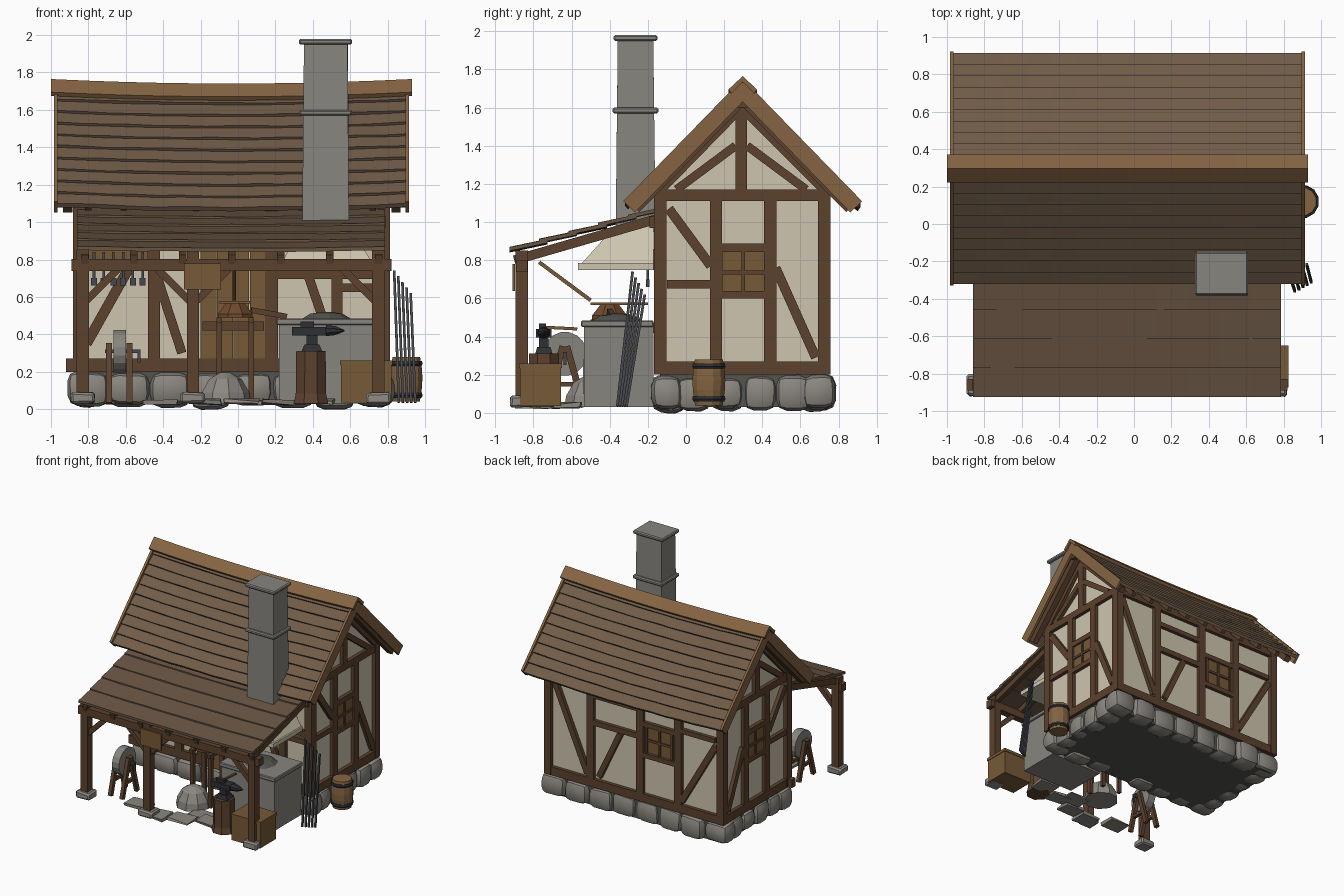
import bpy, bmesh, math, random
from mathutils import Vector, Matrix

if "Cube" in bpy.data.objects:
    bpy.data.objects.remove(bpy.data.objects["Cube"])
random.seed(4)

def mat(name, r, g, b):
    m = bpy.data.materials.new(name)
    m.diffuse_color = [(c / 255) ** 2.2 for c in (r, g, b)] + [1]
    m.use_nodes = True
    m.node_tree.nodes["Principled BSDF"].inputs["Base Color"].default_value = m.diffuse_color
    return m
TIMBER, PLASTER = mat("timber", 92, 68, 50), mat("plaster", 205, 196, 174)
ROOF, ROOF2 = mat("shingle", 112, 92, 74), mat("shingle_dark", 104, 85, 68)
PLANK, RIDGE = mat("plank", 118, 90, 58), mat("ridge", 132, 100, 68)
STONE, BRICK = mat("stone", 138, 134, 127), mat("brick", 134, 132, 126)
IRON, DARK, SOIL = mat("iron", 72, 73, 76), mat("dark_iron", 50, 51, 54), mat("footing", 84, 84, 80)

def finish(name, bm, m, smooth=False):
    bmesh.ops.recalc_face_normals(bm, faces=bm.faces)
    me = bpy.data.meshes.new(name)
    bm.to_mesh(me)
    bm.free()
    ob = bpy.data.objects.new(name, me)
    bpy.context.collection.objects.link(ob)
    me.materials.append(m)
    if smooth:
        bpy.context.view_layer.objects.active = ob
        ob.select_set(True)
        bpy.ops.object.shade_smooth_by_angle(angle=math.radians(40))
        ob.select_set(False)
    return ob

def box(name, lo, hi, m, bevel=0, jitter=0, segs=1, top=None):
    """Box from corner to corner; top=(lo, hi) in xy tapers the upper face."""
    bm = bmesh.new()
    bmesh.ops.create_cube(bm, size=1)
    for v in bm.verts:
        l, h = top if top and v.co.z > 0 else (lo, hi)
        xy = [h[i] if v.co[i] > 0 else l[i] for i in (0, 1)]
        v.co = Vector((*xy, hi[2] if v.co.z > 0 else lo[2]))
        v.co += Vector([random.uniform(-jitter, jitter) for _ in range(3)])
    if bevel:
        bmesh.ops.bevel(bm, geom=bm.edges[:], offset=bevel, segments=segs, affect='EDGES', profile=0.5)
    return finish(name, bm, m, segs > 1)

def beam(name, a, b, w, d, m=TIMBER, n=(0, 1, 0)):
    """Square timber from a to b; d is its thickness along n."""
    a, b = Vector(a), Vector(b)
    z = (b - a).normalized()
    x = Vector(n).cross(z).normalized()
    y = z.cross(x)
    bm = bmesh.new()
    bmesh.ops.create_cube(bm, size=1)
    for v in bm.verts:
        v.co = (a + b) / 2 + x * v.co.x * w + y * v.co.y * d + z * v.co.z * (b - a).length
    return finish(name, bm, m)

def prism(name, prof, x0, x1, m, segs=1, sag=0, wob=0):
    """(y, z) outline swept along x, optionally sagging in the middle."""
    bm = bmesh.new()
    rings = []
    for i in range(segs + 1):
        t = i / segs
        dz = -sag * (1 - (2 * t - 1) ** 2) + random.uniform(-wob, wob)
        rings.append([bm.verts.new((x0 + (x1 - x0) * t, y, z + dz)) for y, z in prof])
    for r, s in zip(rings, rings[1:]):
        for j in range(len(prof)):
            k = (j + 1) % len(prof)
            bm.faces.new((r[j], r[k], s[k], s[j]))
    bm.faces.new(rings[0])
    bm.faces.new(rings[-1])
    return finish(name, bm, m)

def lathe(name, org, prof, n, m, axis=(0, 0, 1), smooth=False):
    """(radius, height) outline turned around an axis."""
    bm = bmesh.new()
    q = Vector(axis).to_track_quat('Z', 'Y')
    rings = [[bm.verts.new(Vector(org) + q @ Vector((r * math.cos(2 * math.pi * (i + .5) / n),
              r * math.sin(2 * math.pi * (i + .5) / n), h))) for i in range(n)] for r, h in prof]
    for r, s in zip(rings, rings[1:]):
        for j in range(n):
            bm.faces.new((r[j], r[(j + 1) % n], s[(j + 1) % n], s[j]))
    bm.faces.new(rings[0])
    bm.faces.new(rings[-1])
    return finish(name, bm, m, smooth)

CX, YC, XL, XR, YF, YB = -0.035, 0.297, -0.85, 0.78, -0.135, 0.725

# Footing and rounded foundation stones
box("footing", (XL, YF, 0.03), (XR, YB, 0.2), SOIL)
def stones(a, b, fixed, along_x, n):
    w = (b - a) / n
    for i in range(n):
        u0, u1 = a + i * w, a + (i + 1) * w
        f0, f1 = fixed - 0.1 + random.uniform(0, .03), fixed + 0.1 - random.uniform(0, .03)
        z0, z1 = random.uniform(0, .025), random.uniform(.19, .205)
        lo, hi = ((u0, f0, z0), (u1, f1, z1)) if along_x else ((f0, u0, z0), (f1, u1, z1))
        box("foundation_stone", lo, hi, STONE, 0.055, 0.008, 2)
for y in (YF + .04, YB - .04):
    stones(-0.91, 0.84, y, True, 8)
for x in (XL + .04, XR - .04):
    stones(-0.05, 0.65, x, False, 4)

# Plaster body
prism("plaster_walls", [(YF, .2), (YB, .2), (YB, 1.19), (YC, 1.63), (YF, 1.19)], XL, XR, PLASTER)

# Timber frame: (u0, z0, u1, z1, width) on each wall plane
def frame(name, point, n, parts):
    for u0, z0, u1, z1, w in parts:
        beam(name, point(u0, z0), point(u1, z1), w, 0.05, TIMBER, n)
gable = [(-.15, .235, .74, .235, .07), (-.15, 1.14, .74, 1.14, .06), (.157, .26, .157, 1.12, .065),
         (.442, .26, .442, 1.12, .065), (-.09, 1.07, .13, .77, .05), (-.1, .675, .13, .675, .045),
         (.47, .76, .68, .29, .05), (.18, .62, .42, .62, .04), (.18, .865, .42, .865, .045),
         (.29, 1.16, .29, 1.6, .06), (.26, 1.4, -.05, 1.17, .045), (.32, 1.4, .63, 1.17, .045),
         (-.14, 1.17, .29, 1.61, .06), (.73, 1.17, .29, 1.61, .06)]
back = [(-.87, .235, .8, .235, .07), (-.87, 1.14, .8, 1.14, .06), (.38, .26, .38, 1.12, .065),
        (-.09, .26, -.09, 1.12, .065), (-.45, .26, -.45, 1.12, .065), (.75, 1.08, .41, .3, .05),
        (.36, .75, -.07, .75, .045), (.36, .98, -.07, .98, .04), (.1, .72, .3, .3, .045), (-.12, .6, -.42, .6, .04),
        (-.12, .865, -.42, .865, .04), (-.48, .3, -.8, .85, .05), (-.48, .9, -.8, .9, .04)]
front = [(-.92, .235, .8, .235, .07), (-.87, 1.14, .8, 1.14, .06), (-.45, .26, -.45, 1.12, .065),
         (-.24, .26, -.24, 1.12, .065), (.18, .26, .18, 1.12, .07), (.53, .26, .53, 1.12, .06),
         (-.81, .35, -.58, .76, .055), (.36, .76, .5, .35, .05), (.2, .72, .78, .72, .05), (-.3, .3, -.43, .7, .05),
         (.56, .65, .75, .65, .045), (-.24, .9, .18, .9, .05)]
frame("right_wall_timber", lambda u, z: (XR + .005, u, z), (1, 0, 0), gable)
frame("left_wall_timber", lambda u, z: (XL - .005, u, z), (1, 0, 0), gable)
frame("back_wall_timber", lambda u, z: (u, YB + .005, z), (0, 1, 0), back)
frame("front_wall_timber", lambda u, z: (u, YF - .005, z), (0, 1, 0), front)
for x in (XL, XR):
    for y in (YF, YB):
        beam("corner_post", (x, y, .2), (x, y, 1.18), .065, .065)

# Shuttered windows and door
def window(name, c, axis):
    u, n = (Vector((0, 1, 0)), Vector((1, 0, 0))) if axis else (Vector((1, 0, 0)), Vector((0, 1, 0)))
    c, z = Vector(c), Vector((0, 0, 1))
    beam(name + "_panel", c - z * .11, c + z * .11, .23, .03, PLANK, n)
    beam(name + "_mullion", c - z * .11, c + z * .11, .02, .05, TIMBER, n)
    beam(name + "_crossbar", c - u * .115, c + u * .115, .02, .05, TIMBER, n)
    for s in (-1, 1):
        beam(name + "_jamb", c - z * .11 + u * s * .12, c + z * .11 + u * s * .12, .02, .055, TIMBER, n)
window("right_window", (XR, .3, .735), True)
window("left_window", (XL, .3, .735), True)
window("back_window", (-.27, YB, .735), False)
for i in range(4):
    box("door_plank", (-.2 + i * .088, YF - .03, .2), (-.116 + i * .088, YF, .88), PLANK)
for z in (.42, .75):
    box("door_ledge", (-.19, YF - .045, z), (.14, YF - .025, z + .05), TIMBER)

# Main roof: overlapping sagging courses on both slopes
for s in (-1, 1):
    def P(t, h):
        return (YC + s * (.605 * (1 - t) + .5 * h), 1.085 + .62 * t + .7 * h)
    for k in range(10):
        t0, t1 = k / 10, min((k + 1.2) / 10, 1)
        prism("roof_course", [P(t0, -.005), P(t0, .024), P(t1, .004), P(t1, -.02)],
              -.97, .9, ROOF, 14, .022, .003)
    for x in (-.975, .905):
        beam("barge_board", (x, YC + s * .595, 1.08), (x, YC - s * .02, 1.712), .085, .02, RIDGE, (1, 0, 0))
    for x in (-.91, .845):
        beam("gable_rafter", (x, YC + s * .56, 1.07), (x, YC, 1.64), .05, .05, TIMBER, (1, 0, 0))
    prism("ridge_board", [(YC, 1.735), (YC, 1.765), (YC + s * .075, 1.695), (YC + s * .06, 1.675)],
          -1.0, .93, RIDGE, 10, .024)
    for i in range(9):
        x = -.8 + i * .19
        beam("eave_rafter", (x, YC + s * .56, 1.075), (x, YC + s * .38, 1.26), .035, .035, TIMBER, (1, 0, 0))
beam("ridge_beam", (-.96, YC, 1.63), (.89, YC, 1.63), .06, .06)

# Lean-to porch roof, rafters, beam, posts
for k in range(5):
    y, z = -.925 + .155 * k, .85 + .042 * k
    prism("porch_course", [(y, z), (y, z + .02), (y + .2, z + .062), (y + .2, z + .042)],
          -.86, .785, ROOF2, 10, .008, .002)
for i in range(7):
    x = -.82 + i * .262
    beam("porch_rafter", (x, -.9, .8), (x, -.14, 1.02), .05, .04, TIMBER, (1, 0, 0))
beam("porch_beam", (-.89, -.86, .77), (.82, -.86, .77), .065, .06)
box("wall_ledger", (-.86, -.19, .97), (.79, -.14, 1.03), TIMBER)
for x, sides in ((-.83, (1,)), (-.24, (-1, 1)), (.75, (-1,))):
    beam("porch_post", (x, -.86, .06), (x, -.86, .85), .065, .065)
    box("post_pad", (x - .065, -.92, .03), (x + .065, -.8, .09), STONE, .012, .005)
    for s in sides:
        beam("porch_brace", (x + s * .02, -.86, .58), (x + s * .19, -.86, .75), .04, .04)
box("hanging_sign", (-.29, -.91, .64), (-.09, -.895, .78), PLANK)

# Chimney, hood and forge
box("chimney", (.345, -.37, .95), (.595, -.16, 1.96), BRICK, 0, .003, top=((.355, -.36), (.585, -.17)))
box("chimney_band", (.33, -.385, 1.57), (.61, -.145, 1.6), BRICK, .008)
box("chimney_cap", (.325, -.38, 1.95), (.61, -.15, 1.98), BRICK, .008)
box("hood", (.23, -.55, .78), (.72, -.17, .98), PLASTER, top=((.345, -.37), (.595, -.17)))
box("hood_lip", (.22, -.565, .75), (.73, -.17, .785), PLASTER)
box("forge", (.22, -.535, .03), (.72, -.17, .46), BRICK)
box("forge_rim", (.205, -.55, .45), (.735, -.17, .485), BRICK, .006)
box("forge_mouth", (.47, -.54, .1), (.56, -.53, .28), BRICK)
lathe("coals", (.47, -.36, .48), [(.14, 0), (.09, .03), (.03, .04)], 9, SOIL)

# Bellows on a stand, with pump lever
for x in (-.1, .07):
    for y in (-.47, -.31):
        beam("bellows_leg", (x, y, .03), (x, y, .49), .03, .03)
    box("stand_rail", (x - .015, -.5, .46), (x + .015, -.28, .49), TIMBER)
lathe("bellows_bag", (-.015, -.4, .49), [(.1, 0), (.1, .02), (.05, .08)], 8, mat("leather", 110, 74, 48))
box("bellows_top", (-.1, -.5, .565), (.07, -.2, .578), PLANK)
beam("bellows_nozzle", (.07, -.4, .53), (.26, -.38, .495), .03, .03)
beam("pump_lever", (-.02, -.5, .59), (-.02, -.77, .79), .02, .02, PLANK, (1, 0, 0))

# Coal heap and paving slabs
lathe("coal_heap", (-.07, -.5, .03), [(.14, 0), (.13, .06), (.09, .13), (.03, .165)], 9, STONE)
for x, y in ((-.18, -.82), (.02, -.78), (.22, -.7), (.1, -.62), (-.42, -.74), (.42, -.62)):
    box("paving_slab", (x - .09, y - .07, .028), (x + .09, y + .07, .048), STONE, 0, .01)

# Anvil on a stump, with hammer
lathe("stump", (.39, -.745, .03), [(.1, 0), (.088, .05), (.085, .28)], 8, TIMBER)
box("anvil_foot", (.34, -.79, .31), (.45, -.7, .345), DARK, top=((.355, -.78), (.435, -.71)))
box("anvil_waist", (.365, -.77, .345), (.425, -.72, .4), DARK)
box("anvil_body", (.29, -.785, .395), (.47, -.705, .44), DARK)
lathe("anvil_horn", (.47, -.745, .42), [(.032, 0), (.026, .05), (.004, .1)], 8, DARK, (1, 0, 0))
beam("hammer_handle", (.375, -.76, .45), (.375, -.57, .44), .016, .016, PLANK, (1, 0, 0))
box("hammer_head", (.335, -.77, .44), (.405, -.735, .468), DARK)

# Crate
box("crate", (.55, -.87, .035), (.82, -.655, .25), PLANK)
box("crate_top_rim", (.545, -.875, .235), (.825, -.65, .26), PLANK)

# Grindstone on trestles
lathe("grindstone", (-.665, -.635, .31), [(.115, 0), (.115, .065)], 16, BRICK, (1, 0, 0))
for x in (-.69, -.58):
    for s in (-1, 1):
        beam("trestle_leg", (x, -.635 + s * .1, .03), (x, -.635 + s * .01, .35), .035, .03, TIMBER, (1, 0, 0))
    beam("trestle_tie", (x, -.7, .15), (x, -.57, .15), .025, .025, TIMBER, (1, 0, 0))
beam("axle", (-.71, -.635, .31), (-.53, -.635, .31), .02, .02, IRON)
beam("crank", (-.53, -.635, .32), (-.53, -.635, .25), .015, .015, IRON)

# Tool rack on the front wall
box("tool_board", (-.8, -.19, .8), (-.48, -.165, .86), PLANK)
for i in range(6):
    x = -.77 + i * .052
    beam("hanging_tool", (x, -.2, .84), (x, -.2, .66 + .02 * (i % 3)), .014, .014, IRON)
    box("tool_head", (x - .016, -.21, .66), (x + .016, -.19, .70), IRON)

# Iron bars leaning on the corner, and barrel
for i in range(5):
    beam("iron_bar", (.86 + .022 * i, -.36 + .012 * i, .035), (.835 + .022 * i, -.28 + .016 * i, .74 - .03 * i), .014, .014, IRON)
B = (.9, .12, .04)
lathe("barrel", B, [(.075, 0), (.087, .08), (.089, .13), (.086, .18), (.076, .24)], 12, RIDGE)
for z in (.02, .19):
    lathe("barrel_hoop", B, [(.083, z), (.09, z + .012), (.087, z + .028)], 12, DARK)
